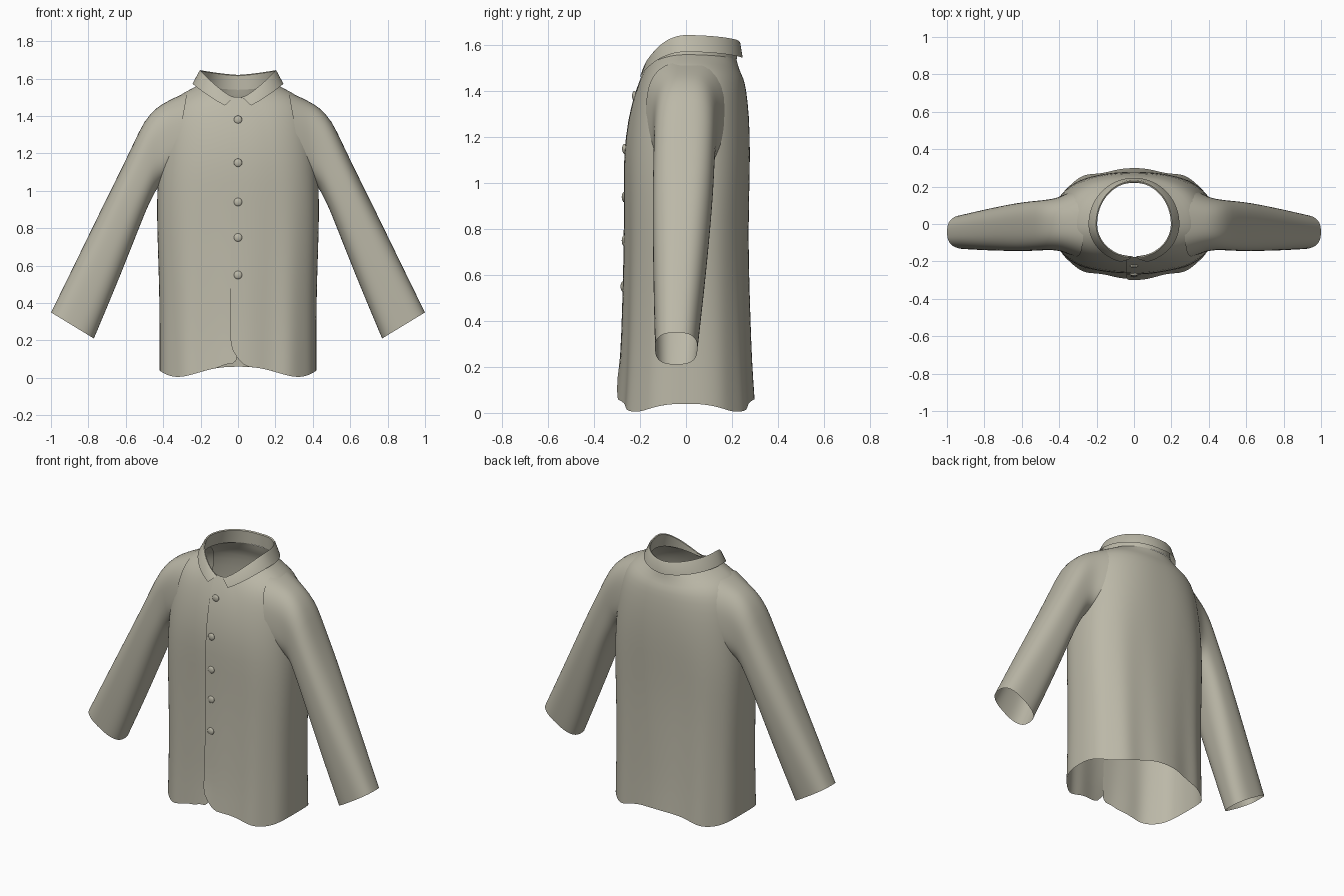
import bpy, bmesh, math
from math import sin, cos, pi
from mathutils import Vector

if "Cube" in bpy.data.objects:
    bpy.data.objects.remove(bpy.data.objects["Cube"], do_unlink=True)

cloth = bpy.data.materials.new("warm grey cloth")
cloth.use_nodes = True
COLOUR = (0.5, 0.48, 0.39, 1)
cloth.diffuse_color = COLOUR
cloth.node_tree.nodes["Principled BSDF"].inputs["Base Color"].default_value = COLOUR


def spow(v, p):
    return math.copysign(abs(v) ** p, v)


def loft(name, rings, closed=False, subdiv=0, opening=None):
    """Skin a list of point rings with quads, leaving out faces in an opening."""
    bm = bmesh.new()
    rows = [[bm.verts.new(p) for p in ring] for ring in rings]
    n = len(rows[0])
    for low, high in zip(rows, rows[1:]):
        for i in range(n if closed else n - 1):
            j = (i + 1) % n
            bm.faces.new((low[i], low[j], high[j], high[i]))
    if opening:
        holes = [f for f in bm.faces if opening(f.calc_center_median())]
        bmesh.ops.delete(bm, geom=holes, context="FACES")
    mesh = bpy.data.meshes.new(name)
    bm.to_mesh(mesh)
    bm.free()
    ob = bpy.data.objects.new(name, mesh)
    bpy.context.collection.objects.link(ob)
    finish(ob)
    if subdiv:
        mod = ob.modifiers.new("smooth surface", "SUBSURF")
        mod.levels = mod.render_levels = subdiv


def finish(ob):
    ob.data.materials.append(cloth)
    bpy.ops.object.select_all(action="DESELECT")
    ob.select_set(True)
    bpy.context.view_layer.objects.active = ob
    bpy.ops.object.shade_smooth_by_angle(angle=math.radians(40))


def girth(b, w, front, back, zf, zs, zb, power=2.0):
    """Point on a body ring; angle b runs from the front towards +x."""
    y = -spow(cos(b), 2 / power)
    y *= -front if y < 0 else back
    zc = zf if cos(b) > 0 else zb
    return Vector((w * spow(sin(b), 2 / power), y, zc + (zs - zc) * abs(sin(b)) ** 1.4))


# Torso: half width, front y, back y, z at front / side / back, squareness
BODY = [
    (.42, -.295, .30, .0, .0, .0, 2.6),
    (.42, -.28, .288, .22, .22, .22, 2.6),
    (.42, -.272, .28, .45, .45, .45, 2.6),
    (.43, -.264, .272, .72, .72, .72, 2.6),
    (.435, -.264, .275, .95, .95, .95, 2.6),
    (.425, -.265, .28, 1.13, 1.13, 1.13, 2.5),
    (.41, -.245, .275, 1.28, 1.29, 1.3, 2.4),
    (.39, -.222, .262, 1.37, 1.41, 1.41, 2.3),
    (.35, -.205, .25, 1.42, 1.485, 1.46, 2.2),
    (.29, -.19, .232, 1.46, 1.525, 1.49, 2.1),
    (.22, -.173, .22, 1.5, 1.56, 1.54, 2),
]
STEPS = 80
torso = []
for k, (w, yf, yb, zf, zs, zb, p) in enumerate(BODY):
    start = -math.asin((.04 / w) ** (p / 2))
    fold = .03 * max(0, 1 - zf / 1.2)
    ring = []
    for i in range(STEPS + 1):
        b = start + (2 * pi - start) * i / STEPS
        v = girth(b, w, yf, yb, zf, zs, zb, p)
        # hanging folds that fade towards the chest
        v.y *= 1 + fold * (cos(10 * b) - 1) * abs(cos(b))
        # overlapping button edge
        v.y -= .007 * max(0, 1 - (b - start) / .4)
        if k == 0:
            v.z = .005 + (.035 + .02 * cos(b) ** 2) * cos(2 * b) ** 2
            if v.y < 0:
                v.z += .1 * math.exp(-((v.x + .035) / .02) ** 2)
        ring.append(v)
    torso.append(ring)
loft("torso", torso, subdiv=1,
     opening=lambda c: abs(c.x) > .34 and abs(c.y) < .09 and 1.13 < c.z < 1.42)

# Sleeves: outer (x, z), inner (x, z), front y, back y, the first ones flaring into the shoulder
SLEEVE = [
    ((.27, 1.53), (.35, 1.08), -.175, .185),
    ((.33, 1.503), (.385, 1.06), -.158, .165),
    ((.38, 1.478), (.41, 1.04), -.145, .147),
    ((.435, 1.447), (.425, 1.02), -.14, .136),
    ((.50, 1.38), (.44, 1.0), -.14, .13),
    ((.56, 1.25), (.455, .97), -.142, .125),
    ((.64, 1.085), (.495, .89), -.145, .12),
    ((.74, .88), (.565, .71), -.145, .105),
    ((.865, .625), (.665, .46), -.142, .08),
    ((1.0, .35), (.77, .21), -.135, .05),
]
for side, label in ((1, "left"), (-1, "right")):
    rings = []
    for k, (outer, inner, yf, yb) in enumerate(SLEEVE):
        mid = Vector(((outer[0] + inner[0]) / 2, (yf + yb) / 2, (outer[1] + inner[1]) / 2))
        across = Vector((outer[0], mid.y, outer[1])) - mid
        ring = []
        for i in range(32):
            a = 2 * pi * i / 32 * -side
            v = mid + across * spow(cos(a), .75)
            v.y += (yb - yf) / 2 * spow(sin(a), .75)
            # soft elbow creases
            if 5 < k < 8:
                v.z += .006 * sin(3 * a + k)
            ring.append(Vector((side * v.x, v.y, v.z)))
        rings.append(ring)
    loft(label + "_sleeve", rings, closed=True, subdiv=1)

# Collar: inner stand, top edge, rolled fold and pointed outer edge, open in front
COLLAR = [
    (.215, -.172, .222, 1.485, 1.555, 1.54, .06),
    (.197, -.175, .222, 1.49, 1.64, 1.615, .08),
    (.203, -.182, .23, 1.492, 1.645, 1.62, .10),
    (.21, -.19, .236, 1.487, 1.635, 1.612, .13),
    (.243, -.212, .247, 1.432, 1.572, 1.545, .29),
]
collar = []
for *shape, gap in COLLAR:
    collar.append([girth(gap + (2 * pi - 2 * gap) * i / 96, *shape) for i in range(97)])
loft("collar", collar)


def front_y(z):
    for low, high in zip(BODY, BODY[1:]):
        if low[3] <= z <= high[3]:
            t = (z - low[3]) / (high[3] - low[3])
            return low[1] + t * (high[1] - low[1])


# Buttons down the front edge
for n, z in enumerate((1.38, 1.15, .94, .75, .55)):
    bpy.ops.mesh.primitive_uv_sphere_add(segments=20, ring_count=10, radius=.022,
                                         location=(0, front_y(z) - .006, z))
    button = bpy.context.object
    button.name = f"button_{n + 1}"
    button.scale.y = .45
    finish(button)
